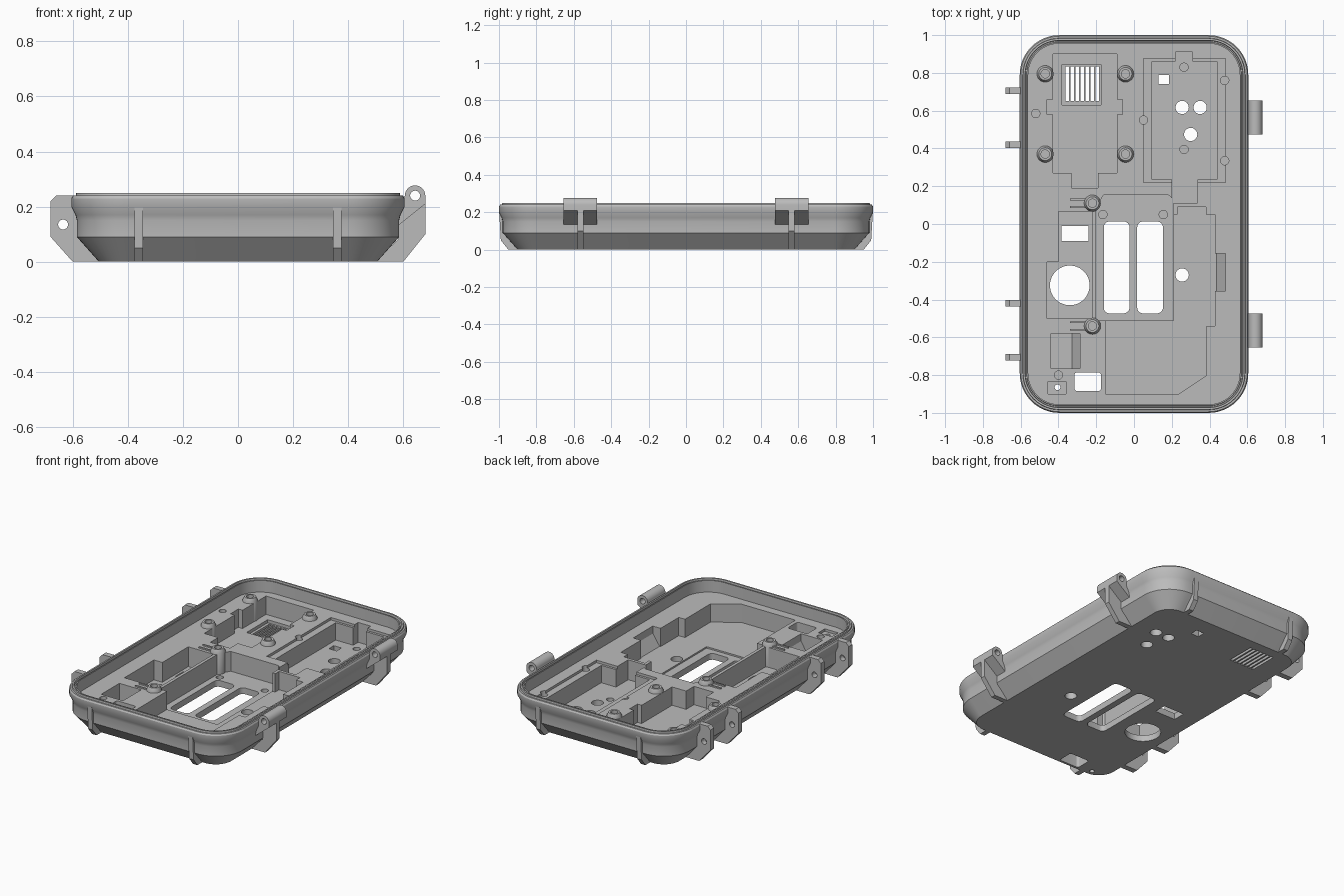
import bpy, bmesh, math

cube = bpy.data.objects.get("Cube")
if cube:
    bpy.data.objects.remove(cube)

grey = bpy.data.materials.new("plain_grey")
grey.use_nodes = True
grey.diffuse_color = (0.5, 0.5, 0.5, 1)
grey.node_tree.nodes["Principled BSDF"].inputs["Base Color"].default_value = grey.diffuse_color

HALF_WIDTH, HALF_LENGTH, CORNER = 0.605, 1, 0.21
FLOOR, DEEP, RIM = 0.168, 0.04, 0.25
WALL = 0.045


def finish(name, bm):
    bmesh.ops.recalc_face_normals(bm, faces=bm.faces)
    mesh = bpy.data.meshes.new(name)
    bm.to_mesh(mesh)
    bm.free()
    mesh.materials.append(grey)
    ob = bpy.data.objects.new(name, mesh)
    bpy.context.collection.objects.link(ob)
    return ob


def loft(name, rings, closed=False):
    """Skin a list of equal point rings; cap the ends or join them."""
    bm = bmesh.new()
    loops = [[bm.verts.new(point) for point in ring] for ring in rings]
    pairs = list(zip(loops, loops[1:]))
    if closed:
        pairs.append((loops[-1], loops[0]))
    else:
        bm.faces.new(loops[0])
        bm.faces.new(loops[-1])
    for lower, upper in pairs:
        for i in range(len(lower)):
            bm.faces.new((lower[i - 1], lower[i], upper[i], upper[i - 1]))
    return finish(name, bm)


def prism(name, outline, low, high, axis="z"):
    """Extrude a flat outline along an axis."""
    place = {"x": lambda a, b, h: (h, a, b),
             "y": lambda a, b, h: (a, h, b),
             "z": lambda a, b, h: (a, b, h)}[axis]
    return loft(name, [[place(a, b, h) for a, b in outline] for h in (low, high)])


def slab(name, outline, middle, thickness, axis):
    return prism(name, outline, middle - thickness / 2, middle + thickness / 2, axis)


def circle(x, y, radius, sides=32):
    angles = [math.tau * i / sides for i in range(sides)]
    return [(x + radius * math.cos(a), y + radius * math.sin(a)) for a in angles]


def box(left, right, front, back):
    return [(left, front), (right, front), (right, back), (left, back)]


def rounded(x, y, half_x, half_y, radius, steps=6):
    """Rectangle about a centre, with round corners."""
    outline = []
    for quarter, (sx, sy) in enumerate([(1, 1), (-1, 1), (-1, -1), (1, -1)]):
        for i in range(steps + 1):
            a = math.pi / 2 * (quarter + i / steps)
            outline.append((x + sx * (half_x - radius) + radius * math.cos(a),
                            y + sy * (half_y - radius) + radius * math.sin(a)))
    return outline


def cut(target, cutter):
    cutter.hide_render = True
    modifier = target.modifiers.new("cut", "BOOLEAN")
    modifier.operation, modifier.solver, modifier.object = "DIFFERENCE", "EXACT", cutter
    bpy.context.view_layer.objects.active = target
    bpy.ops.object.modifier_apply(modifier=modifier.name)
    bpy.data.objects.remove(cutter)


def smooth(ob):
    bpy.ops.object.select_all(action="DESELECT")
    ob.select_set(True)
    bpy.context.view_layer.objects.active = ob
    bpy.ops.object.shade_smooth_by_angle(angle=math.radians(30))


# Case shell: (inset, height) section swept round the rounded outline
section = [(0.1, 0), (0.02, 0.09), (0.02, 0.15), (0.015, 0.17), (0, 0.2), (0, 0.23), (0.006, 0.24), (0.016, 0.24),
           (0.018, RIM), (0.028, RIM), (0.03, 0.235), (0.036, 0.235), (0.038, 0.243), (WALL, 0.243), (WALL, FLOOR)]
shell = loft("case_shell", [
    [(x, y, height) for x, y in rounded(0, 0, HALF_WIDTH - inset, HALF_LENGTH - inset, CORNER - inset, steps=12)]
    for inset, height in section])

# Pockets sunk into the inner floor, grouped by depth
front_pocket = [(-0.15, -0.9), (0.235, -0.9), (0.385, -0.8), (0.385, -0.5), (-0.15, -0.5)]
slot_pocket = [(-0.2, -0.51), (0.21, -0.51), (0.21, 0.13), (0.18, 0.155), (-0.16, 0.155), (-0.2, 0.09)]
grille_pocket = [box(-0.43, -0.09, 0.27, 0.9), box(-0.33, -0.19, 0.19, 0.3), box(-0.46, -0.06, 0.58, 0.66)]
panel_pocket = [box(0.095, 0.44, 0.235, 0.86), box(0.2, 0.335, 0.11, 0.3), box(0.22, 0.31, 0.8, 0.91)]
side_pocket = [box(-0.4, -0.22, -0.3, 0.065), box(-0.46, -0.22, -0.5, -0.2)]
front_arm = [box(0.2, 0.43, -0.54, 0.05), box(0.23, 0.38, 0, 0.09), box(0.4, 0.485, -0.355, -0.155)]
pockets = {
    FLOOR - 0.016: [box(0.05, 0.485, 0.22, 0.875), box(-0.455, -0.36, -0.9, -0.835)],
    DEEP + 0.01: grille_pocket + [front_pocket, box(-0.44, -0.285, -0.765, -0.58)] + front_arm,
    DEEP: panel_pocket + side_pocket + [slot_pocket],
    DEEP - 0.01: [box(-0.38, -0.175, 0.63, 0.845)],
}
for depth, outlines in pockets.items():
    for outline in outlines:
        cut(shell, prism("pocket", outline, depth, RIM))

# Openings through the bottom
openings = [rounded(x, -0.23, 0.068, 0.243, 0.03) for x in (-0.092, 0.085)]
openings += [rounded(-0.245, -0.835, 0.07, 0.05, 0.015), circle(-0.34, -0.325, 0.105, sides=48),
             box(-0.385, -0.24, -0.09, -0.01), box(0.13, 0.185, 0.74, 0.79)]
openings += [circle(x, y, 0.035) for x, y in [(0.255, 0.617), (0.35, 0.617), (0.3, 0.474), (0.255, -0.27)]]
openings.append(circle(-0.405, -0.865, 0.015))
for i in range(7):
    x = -0.362 + i * 0.0265
    openings.append(box(x, x + 0.017, 0.65, 0.835))
for outline in openings:
    cut(shell, prism("opening", outline, -RIM, RIM))

# Small blind holes, in the upper floor and in the pockets
upper_holes = [(0.48, 0.76), (0.48, 0.335), (0.05, 0.55), (-0.4, -0.8), (-0.52, 0.585)]
pocket_holes = [(0.265, 0.83), (0.265, 0.395), (-0.165, 0.05), (0.155, 0.05)]
for spots, depth in [(upper_holes, FLOOR - 0.06), (pocket_holes, DEEP / 2)]:
    for x, y in spots:
        cut(shell, prism("blind_hole", circle(x, y, 0.022), depth, RIM))
smooth(shell)

# Screw bosses; the two front ones have a pair of ribs
outer, neck, bore = 0.044, 0.034, 0.022
shoulder, tip = FLOOR + 0.008, FLOOR + 0.028
boss_section = [(outer, DEEP), (outer, shoulder), (neck, tip), (bore, tip), (bore, DEEP)]
front_bosses = [(-0.22, 0.11), (-0.22, -0.54)]
back_bosses = [(x, y) for x in (-0.47, -0.045) for y in (0.795, 0.37)]
for x, y in front_bosses + back_bosses:
    smooth(loft("screw_boss", [[(a, b, height) for a, b in circle(x, y, radius)]
                               for radius, height in boss_section], closed=True))
for x, y in front_bosses:
    for side in (-0.02, 0.02):
        slab("boss_rib", box(x - 0.12, x - bore, DEEP, shoulder), y + side, 0.01, "y")

# Ramps in the small front pocket and the side recess
for name, left, right, front, back in [("pocket_ramp", -0.335, -0.285, -0.765, -0.58),
                                       ("recess_ramp", 0.43, 0.485, -0.355, -0.155)]:
    prism(name, [(left, DEEP), (right, DEEP), (right, DEEP + 0.08)], front, back, "y")

# Latch lugs on the right side, mirrored front to back
lug = [(-0.5, 0), (-0.6, 0), (-0.68, 0.09), (-0.68, 0.22), (-0.66, 0.24), (-0.6, 0.24), (-0.575, 0.2), (-0.575, 0.09)]
for y in (-0.705, -0.42, 0.42, 0.705):
    ob = slab("latch_lug", lug, y, 0.036, "y")
    cut(ob, slab("pin_hole", circle(-0.635, 0.135, 0.018), y, 0.2, "y"))

# Hinges on the left side: knuckle over a support rib
pin_x, pin_z = 0.643, 0.24
knuckle_top = circle(pin_x, pin_z, 0.037)[:17]
knuckle = knuckle_top + [(0.58, 0.2), (0.58, 0.13), (0.68, 0.21)]
support = [(0.5, 0), (0.6, 0), (0.68, 0.1), (0.68, 0.21), (0.58, 0.15), (0.58, 0.08)]
for y in (-0.565, 0.565):
    ob = slab("hinge_knuckle", knuckle, y, 0.18, "y")
    cut(ob, slab("pin_hole", circle(pin_x, pin_z, 0.018), y, 0.4, "y"))
    smooth(ob)
    slab("hinge_support", support, y, 0.032, "y")

# Standing ribs on the front and back
rib = [(0.9, 0), (0.95, 0), (0.99, 0.05), (0.999, 0.2), (0.965, 0.2), (0.965, 0.09)]
for side in (-1, 1):
    for x in (-0.36, 0.36):
        slab("end_rib", [(side * y, z) for y, z in rib], x, 0.032, "x")
